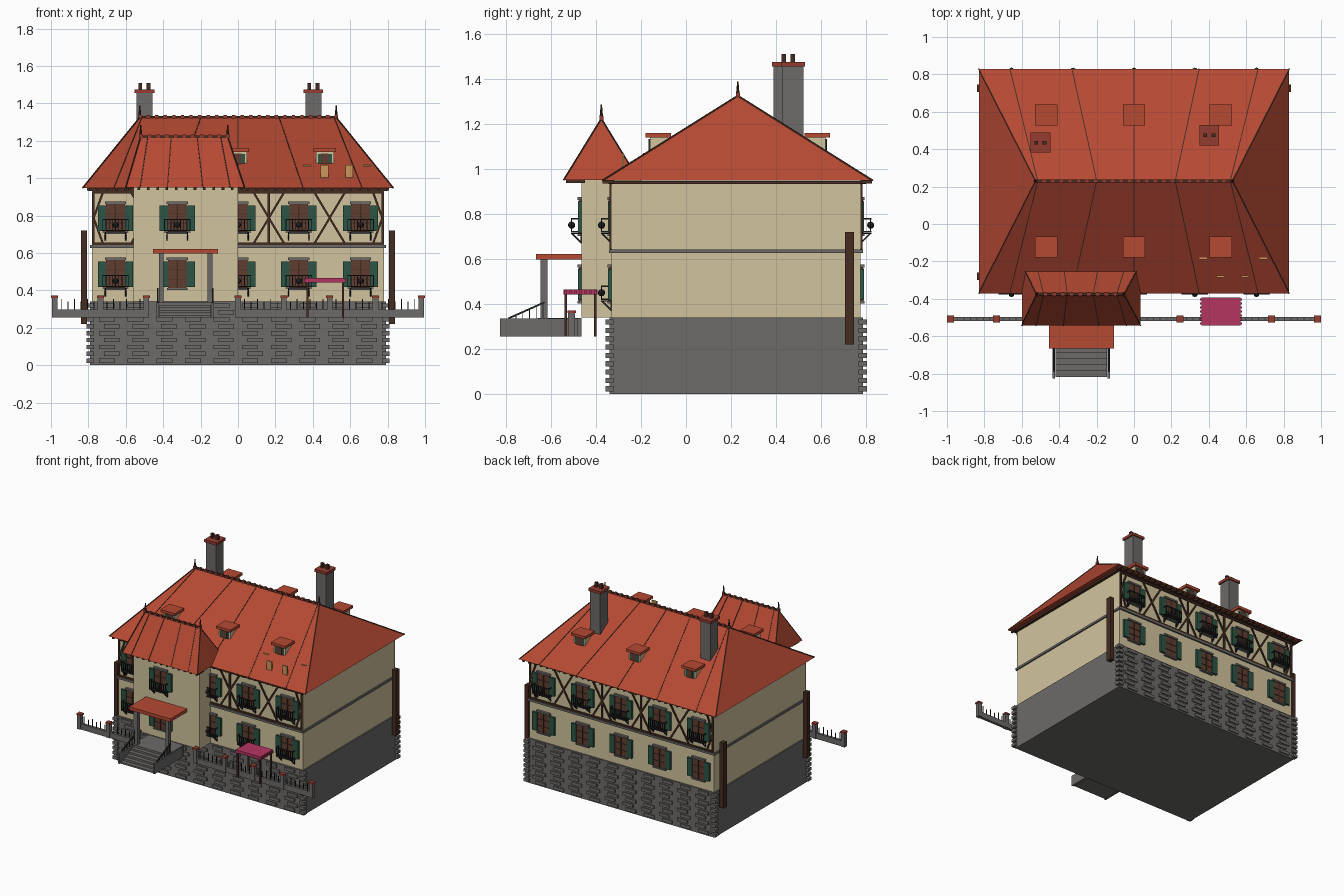
import bpy, bmesh
from mathutils import Vector, Matrix

if "Cube" in bpy.data.objects:
    bpy.data.objects.remove(bpy.data.objects["Cube"])


def material(name, r, g, b):
    m = bpy.data.materials.new(name)
    m.use_nodes = True
    m.diffuse_color = (r, g, b, 1)
    m.node_tree.nodes["Principled BSDF"].inputs["Base Color"].default_value = (r, g, b, 1)
    return m


CREAM = material("cream plaster", .64, .55, .34)
STONE = material("grey stone", .15, .145, .14)
TILE = material("red roof tile", .46, .067, .033)
BRICK = material("dark red brick", .30, .045, .03)
TIMBER = material("dark timber", .06, .025, .015)
IRON = material("black iron", .018, .018, .02)
GREEN = material("green shutter", .025, .09, .058)
PANE = material("brown window", .115, .048, .03)
PINK = material("pink canopy", .46, .035, .12)
TAN = material("tan wood", .61, .31, .10)
parts = {}


def part(name, mat):
    if name not in parts:
        parts[name] = (bmesh.new(), mat)
    return parts[name][0]


def box(bm, x0, x1, y0, y1, z0, z1):
    c = Vector(((x0 + x1) / 2, (y0 + y1) / 2, (z0 + z1) / 2))
    s = Matrix.Diagonal((abs(x1 - x0), abs(y1 - y0), abs(z1 - z0), 1))
    bmesh.ops.create_cube(bm, size=1, matrix=Matrix.Translation(c) @ s)


def block(bm, x, y, w, d, z0, z1):
    box(bm, x - w / 2, x + w / 2, y - d / 2, y + d / 2, z0, z1)


def bar(bm, p, q, w):
    p, q = Vector(p), Vector(q)
    turn = (q - p).to_track_quat('Z', 'Y').to_matrix().to_4x4()
    bmesh.ops.create_cube(bm, size=1, matrix=Matrix.Translation((p + q) / 2) @ turn
                          @ Matrix.Diagonal((w, w, (q - p).length, 1)))


# Stone base, plaster walls and string course
FRONT, BACK, TOWER = -.33, .775, -.463
box(part("stone_base", STONE), -.79, .79, -.34, .785, 0, .34)
box(part("main_walls", CREAM), -.78, .78, FRONT, BACK, .34, .945)
box(part("tower_walls", CREAM), -.56, 0, TOWER, -.2, .34, .96)
box(part("string_course", STONE), -.79, .79, -.342, .787, .626, .642)

# Corner quoins and brick courses
quoins, courses = part("quoins", STONE), part("base_bricks", STONE)
for row in range(9):
    z = .012 + row * .037
    for y, s in ((-.34, -1), (.785, 1)):
        for x in (-.79, .79):
            block(quoins, x, y, .04, .036, z, z + .023)
        for col in range(10):
            x = -.70 + col * .153 + (row % 2) * .025
            block(courses, x, y, .085, .018, z, z + .023)


# Hipped roofs with seams, ridge and finials
def hip_roof(name, x0, x1, y0, y1, z0, rx0, rx1, ry, rz, seams):
    bm = part(name, TILE)
    lower = [bm.verts.new(v) for v in ((x0, y0, z0), (x1, y0, z0), (x1, y1, z0), (x0, y1, z0))]
    a, b = bm.verts.new((rx0, ry, rz)), bm.verts.new((rx1, ry, rz))
    l0, l1, l2, l3 = lower
    for f in ((l0, l1, b, a), (l1, l2, b), (l2, l3, a, b), (l3, l0, a), (l3, l2, l1, l0)):
        bm.faces.new(f)
    trim = part(name + "_trim", TIMBER)
    for v in lower:
        bar(trim, v.co, a.co if v.co.x < (x0 + x1) / 2 else b.co, .006)
    for y in (y0, y1):
        for t in seams:
            bar(trim, (x0 + (x1 - x0) * t[0], y, z0), (rx0 + (rx1 - rx0) * t[1], ry, rz), .005)
    bar(trim, a.co, b.co, .014)
    n = int((rx1 - rx0) / .045)
    for i in range(n + 1):
        block(part(name + "_ridge_tiles", BRICK), rx0 + (rx1 - rx0) * i / n, ry, .018, .018, rz - .006, rz + .012)
    for x in (rx0, rx1):
        bmesh.ops.create_cone(trim, segments=8, radius1=.009, radius2=.003, depth=.07, cap_ends=True,
                              matrix=Matrix.Translation((x, ry, rz + .028)))


hip_roof("main_roof", -.83, .83, -.372, .83, .948, -.525, .525, .23, 1.325,
         ((.1, .01), (.3, .31), (.5, .5), (.71, .71), (.9, .99)))
hip_roof("tower_roof", -.6, .035, -.543, -.21, .95, -.52, -.055, -.376, 1.222,
         ((.12, .08), (.35, .35), (.65, .65), (.88, .92)))
box(part("eaves_board", TIMBER), -.80, .80, -.345, .80, .932, .947)

# Rafter tails
rafters = part("rafter_tails", TIMBER)
for i in range(33):
    x = -.8 + i * .05
    block(rafters, x, .80, .014, .05, .934, .95)
    if not -.6 < x < .03:
        block(rafters, x, -.345, .014, .05, .934, .95)
for i in range(13):
    block(rafters, -.58 + i * .05, -.49, .014, .085, .936, .952)


# Windows with shutters, lintels and iron balconies
def window(x, wall, s, z, balcony):
    def add(name, mat, x0, x1, d0, d1, z0, z1):
        box(part(name, mat), x + x0, x + x1, wall + s * d0, wall + s * d1, z + z0, z + z1)
    add("window_panes", PANE, -.05, .05, -.01, .01, 0, .155)
    add("window_frames", TIMBER, -.004, .004, 0, .014, 0, .15)
    for h in (.05, .1):
        add("window_frames", TIMBER, -.048, .048, 0, .013, h - .002, h + .002)
    add("lintels", STONE, -.057, .057, -.01, .018, .152, .165)
    add("window_sills", STONE, -.055, .055, -.01, .018, -.008, .002)
    for k in (-1, 1):
        add("shutters", GREEN, k * .05, k * .094, -.01, .016, .008, .145)
    if not balcony:
        return
    iron = "balconies"
    for h in (.008, .066):
        add(iron, IRON, -.07, .07, .042, .048, h, h + .006)
        for k in (-1, 1):
            add(iron, IRON, k * .07, k * .064, 0, .048, h, h + .006)
    add(iron, IRON, -.07, .07, 0, .048, .0, .006)
    for i in range(9):
        add(iron, IRON, -.07 + i * .0171, -.066 + i * .0171, .043, .047, .008, .07)
    bmesh.ops.create_uvsphere(part(iron, IRON), u_segments=8, v_segments=6, radius=.016,
                              matrix=Matrix.Translation((x, wall + s * .045, z + .04)))
    for k in (-.055, .055):
        bar(part(iron, IRON), (x + k, wall, z - .04), (x + k, wall + s * .042, z + .002), .007)
        add(iron, IRON, k - .003, k + .003, 0, .006, -.04, 0)


COLUMNS = (-.655, -.325, 0, .325, .655)
for x in COLUMNS:
    on_tower = x == -.325
    for z in (.41, .71):
        window(x, TOWER if on_tower else FRONT, -1, z, z > .5 or not on_tower)
        window(x, BACK, 1, z, z > .5)

# Half-timbering on the upper storey
beams = part("half_timbering", TIMBER)
for wall, s in ((FRONT, -1), (BACK, 1)):
    y = wall + s * .003
    for z in (.65, .925):
        bar(beams, (-.775, y, z), (.775, y, z), .012)
    for x in (-.772, .772, -.165, .165):
        bar(beams, (x, y, .645), (x, y, .93), .012)
    for x in (-.49, -.165, .165, .49):
        for k in (-.085, .085):
            bar(beams, (x - k, y, .645), (x + k, y, .93), .011)
    for k in (-1, 1):
        for z in (.645, .93):
            bar(beams, (k * .72, y, z), (k * .772, y, .787), .011)

# Dormers on both slopes
for x in (-.47, 0, .465):
    for s in (-1, 1):
        def dorm(name, mat, hw, d0, d1, z0, z1):
            box(part(name, mat), x - hw, x + hw, .23 + s * d0, .23 + s * d1, z0, z1)
        dorm("dormer_walls", CREAM, .047, .31, .39, 1.06, 1.142)
        dorm("dormer_shutters", GREEN, .038, .385, .394, 1.075, 1.13)
        dorm("dormer_panes", PANE, .02, .385, .397, 1.072, 1.132)
        dorm("dormer_roofs", TILE, .06, .297, .41, 1.14, 1.16)

# Chimneys
for x, y in ((-.5, .435), (.403, .475)):
    block(part("chimney_stacks", STONE), x, y, .085, .092, 1.08, 1.455)
    block(part("chimney_caps", BRICK), x, y, .105, .108, 1.455, 1.475)
    for k in (-.022, .022):
        block(part("chimney_pots", TIMBER), x + k, y, .02, .02, 1.47, 1.51)

# Roof boards
for x in (.462, .595):
    block(part("roof_hatches", TAN), x, -.28, .042, .01, .99, 1.07)
for x in (.37, .69):
    block(part("roof_slats", TAN), x, -.185, .04, .01, 1.055, 1.07)

# Downpipes
for x, y in ((-.824, .727), (.824, .727), (-.824, -.28)):
    block(part("downpipes", TIMBER), x, y, .033, .04, .22, .72)

# Porch, stairs and handrails
box(part("porch_roof", TILE), -.455, -.107, -.665, -.463, .597, .622)
stairs, rails = part("stairs", STONE), part("stair_rails", IRON)
box(stairs, -.43, -.135, -.66, TOWER, .255, .338)
for i in range(5):
    box(stairs, -.42, -.145, -.69 - i * .032, -.655, .255, .323 - i * .014)
for x in (-.41, -.15):
    block(part("porch_posts", STONE), x, -.63, .026, .03, .335, .6)
for x in (-.43, -.135):
    block(stairs, x, -.653, .014, .346, .255, .335)
    bar(rails, (x, -.79, .335), (x, -.627, .408), .008)
    for i in range(6):
        y = -.785 + i * .03
        block(rails, x, y, .004, .004, .33, .335 + (y + .79) * .448)

# Fence
for x0, posts in ((-.98, 3), (0, 5)):
    x1 = x0 + .245 * (posts - 1)
    box(part("fence_wall", STONE), x0, x1, -.518, -.498, .255, .298)
    for i in range(posts):
        block(part("fence_posts", STONE), x0 + i * .245, -.508, .03, .03, .255, .36)
        block(part("fence_caps", BRICK), x0 + i * .245, -.508, .037, .037, .36, .372)
    n = round((x1 - x0) / .035)
    for i in range(1, n):
        x = x0 + (x1 - x0) * i / n
        block(part("fence_pickets", IRON), x, -.508, .005, .005, .295, .355 if i % 2 else .34)

# Canopy with scalloped ends
box(part("canopy", PINK), .362, .57, -.543, -.393, .443, .465)
for x in (.372, .562):
    for y in (-.535, -.403):
        block(part("canopy_legs", TIMBER), x, y, .011, .011, .255, .445)
for i in range(7):
    for x in (.36, .572):
        block(part("canopy", PINK), x, -.533 + i * .0217, .012, .011, .443, .46)

# Build one object per part
for name, (bm, mat) in parts.items():
    bmesh.ops.recalc_face_normals(bm, faces=bm.faces)
    mesh = bpy.data.meshes.new(name)
    bm.to_mesh(mesh)
    bm.free()
    mesh.materials.append(mat)
    bpy.context.collection.objects.link(bpy.data.objects.new(name, mesh))
